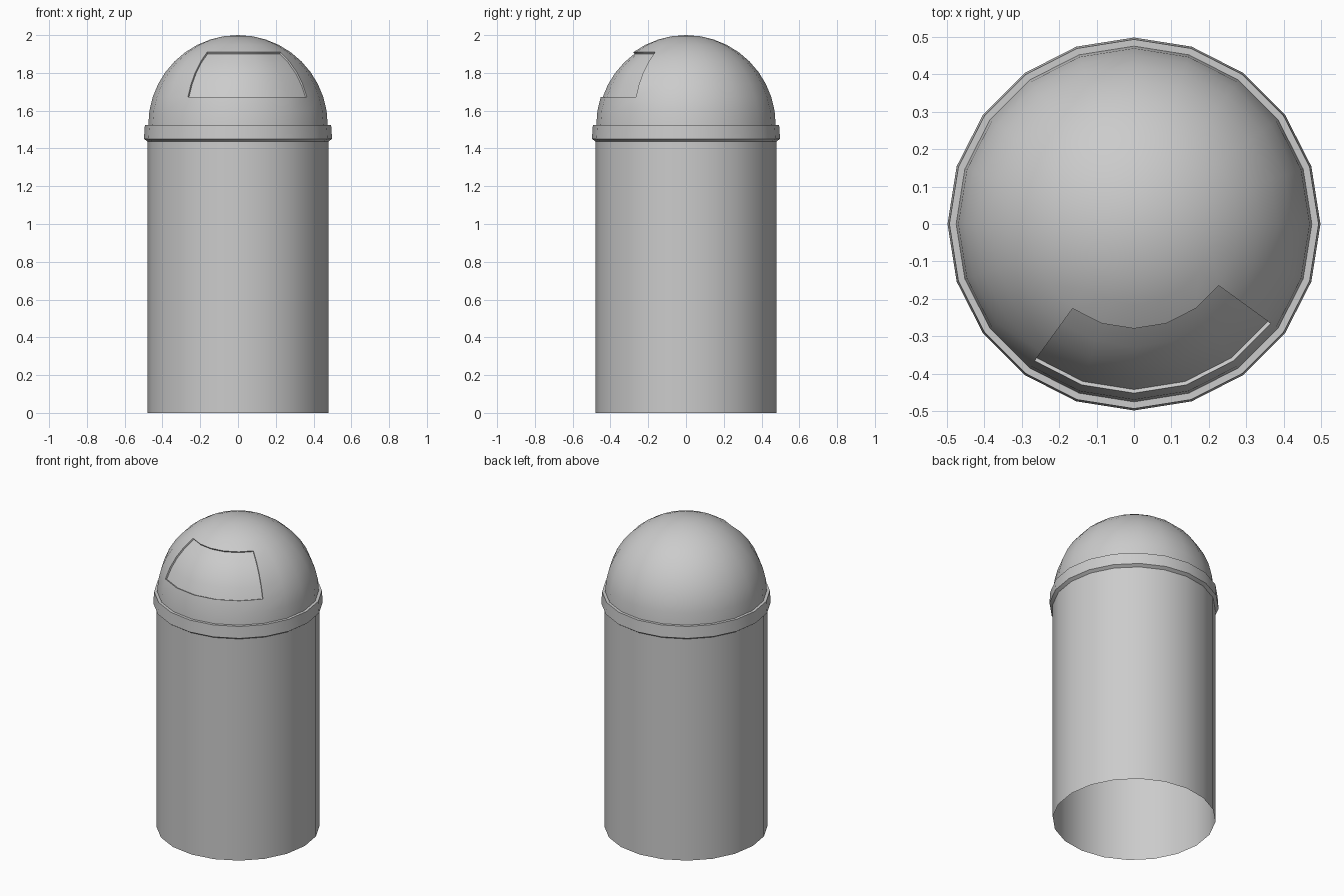
import bpy, bmesh
from math import sin, cos, radians

if "Cube" in bpy.data.objects:
    bpy.data.objects.remove(bpy.data.objects["Cube"])

SIDES = 20
STEP = 360 / SIDES


def finish(name, bm):
    bmesh.ops.remove_doubles(bm, verts=bm.verts, dist=1e-5)
    mesh = bpy.data.meshes.new(name)
    bm.to_mesh(mesh)
    bm.free()
    ob = bpy.data.objects.new(name, mesh)
    bpy.context.collection.objects.link(ob)
    bpy.ops.object.select_all(action='DESELECT')
    ob.select_set(True)
    bpy.context.view_layer.objects.active = ob
    bpy.ops.object.shade_smooth_by_angle(angle=radians(30))
    return ob


def revolve(profile):
    """Turn an (r, z) profile, listed bottom to top, about the z axis."""
    bm = bmesh.new()
    rings = []
    for r, z in profile:
        if r < 1e-6:
            rings.append([bm.verts.new((0, 0, z))] * SIDES)
        else:
            rings.append([bm.verts.new((r * cos(radians(i * STEP)),
                                        r * sin(radians(i * STEP)), z))
                          for i in range(SIDES)])
    grid = {}
    for k, (a, b) in enumerate(zip(rings, rings[1:])):
        for i in range(SIDES):
            j = (i + 1) % SIDES
            vs = list(dict.fromkeys((a[i], a[j], b[j], b[i])))
            grid[k, i] = bm.faces.new(vs)
    bm.normal_update()
    return bm, grid


# Open-bottomed drum
bm, _ = revolve([(0.479, 0), (0.479, 1.44)])
finish("bin_body", bm)

# Overhanging lid rim
bm, _ = revolve([(0.479, 1.437), (0.498, 1.45), (0.493, 1.525), (0.475, 1.525)])
finish("lid_rim", bm)

# Dome with the flap panel sunk into it
R, Z0 = 0.475, 1.525
bm, grid = revolve([(R * cos(radians(9 * k)), Z0 + R * sin(radians(9 * k)))
                    for k in range(11)])
flap = [grid[k, i] for k in range(2, 6) for i in range(13, 18)]
bmesh.ops.inset_region(bm, faces=flap, thickness=0.001, depth=-0.01,
                       use_even_offset=True)
finish("dome_lid", bm)
